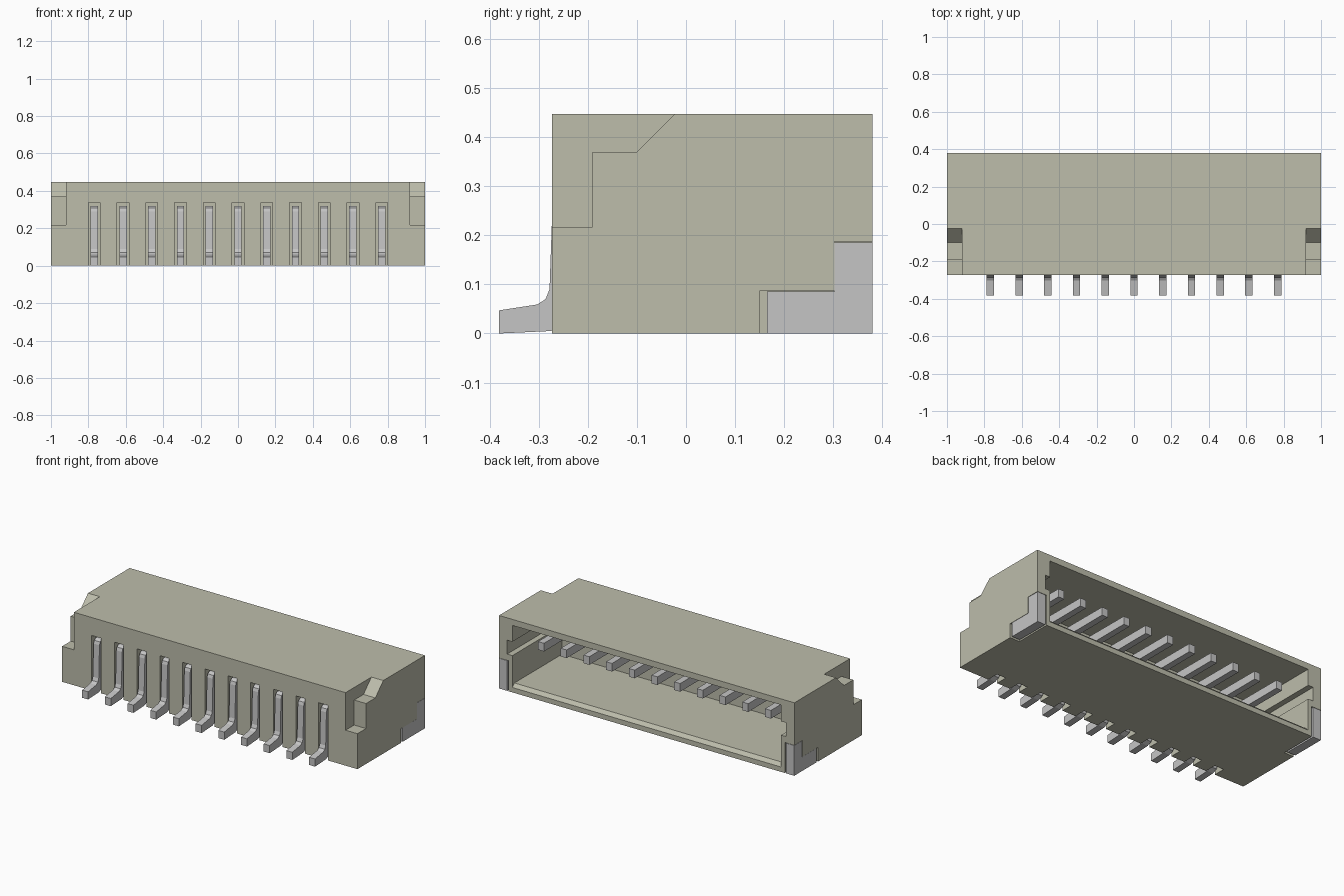
import bpy
import bmesh

cube = bpy.data.objects.get("Cube")
if cube:
    bpy.data.objects.remove(cube, do_unlink=True)


def material(name, colour):
    m = bpy.data.materials.new(name)
    m.use_nodes = True
    m.diffuse_color = colour
    m.node_tree.nodes["Principled BSDF"].inputs["Base Color"].default_value = colour
    return m


plastic = material("warm grey plastic", (0.51, 0.51, 0.41, 1))
metal = material("plain grey metal", (0.56, 0.56, 0.56, 1))


def prisms(name, profile, spans, mat):
    """Extrude a (y, z) profile along x, once for each (x0, x1) span."""
    bm = bmesh.new()
    for x0, x1 in spans:
        face = bm.faces.new([bm.verts.new((x0, y, z)) for y, z in profile])
        out = bmesh.ops.extrude_face_region(bm, geom=[face])
        moved = [v for v in out["geom"] if isinstance(v, bmesh.types.BMVert)]
        bmesh.ops.translate(bm, verts=moved, vec=(x1 - x0, 0, 0))
    bmesh.ops.recalc_face_normals(bm, faces=bm.faces[:])
    mesh = bpy.data.meshes.new(name)
    bm.to_mesh(mesh)
    bm.free()
    mesh.materials.append(mat)
    obj = bpy.data.objects.new(name, mesh)
    bpy.context.collection.objects.link(obj)
    return obj


def box(y0, y1, z0, z1):
    return [(y0, z0), (y1, z0), (y1, z1), (y0, z1)]


def both_sides(x0, x1):
    return [(x0, x1), (-x1, -x0)]


def cut(obj, profile, spans):
    """Subtract prisms from a part and drop the cutter."""
    cutter = prisms("cutter", profile, spans, plastic)
    cutter.hide_render = True
    mod = obj.modifiers.new("cut", "BOOLEAN")
    mod.operation = "DIFFERENCE"
    mod.solver = "EXACT"
    mod.object = cutter
    bpy.context.view_layer.objects.active = obj
    bpy.ops.object.modifier_apply(modifier=mod.name)
    bpy.data.objects.remove(cutter, do_unlink=True)


FRONT, BACK, TOP = -0.273, 0.38, 0.447
pin_x = [(i - 5) * 0.1537 for i in range(11)]

# Housing block
housing = prisms("housing", box(FRONT, BACK, 0, TOP), [(-1, 1)], plastic)

# Mating cavity, open at the back with a bevelled floor lip
cut(housing, [(0.4, 0.03), (0.38, 0.03), (0.36, 0.05), (-0.1, 0.05),
              (-0.1, 0.41), (0.4, 0.41)], [(-0.91, 0.91)])

# Guide channels in the cavity side walls
cut(housing, box(-0.05, 0.4, 0.225, 0.31), both_sides(0.9, 0.945))

# Stepped notches at the upper front corners
cut(housing, [(-0.3, 0.217), (-0.19, 0.217), (-0.19, 0.37), (-0.1, 0.37),
              (-0.023, TOP), (-0.023, 0.5), (-0.3, 0.5)], both_sides(0.92, 1.05))

# Stepped pockets for the side tabs
cut(housing, [(0.15, -0.05), (0.4, -0.05), (0.4, 0.187), (0.302, 0.187),
              (0.302, 0.087), (0.15, 0.087)], both_sides(0.935, 1.05))

# Vertical pin slots in the front wall
cut(housing, box(-0.3, -0.2, -0.05, 0.337), [(x - 0.031, x + 0.031) for x in pin_x])

# Solder tabs
prisms("solder_tabs", [(0.165, 0), (BACK, 0), (BACK, 0.185), (0.303, 0.185),
                       (0.303, 0.086), (0.165, 0.086)], both_sides(0.945, 0.999), metal)

# Bent contact pins: foot, riser and long blade inside the cavity
pin_profile = [
    (-0.381, 0), (-0.275, 0.005), (-0.245, 0.018), (-0.23, 0.045), (-0.222, 0.265),
    (0.305, 0.265), (0.305, 0.315), (-0.25, 0.318), (-0.265, 0.308), (-0.271, 0.29),
    (-0.278, 0.09), (-0.286, 0.07), (-0.303, 0.059), (-0.381, 0.047),
]
prisms("contact_pins", pin_profile, [(x - 0.02, x + 0.02) for x in pin_x], metal)
